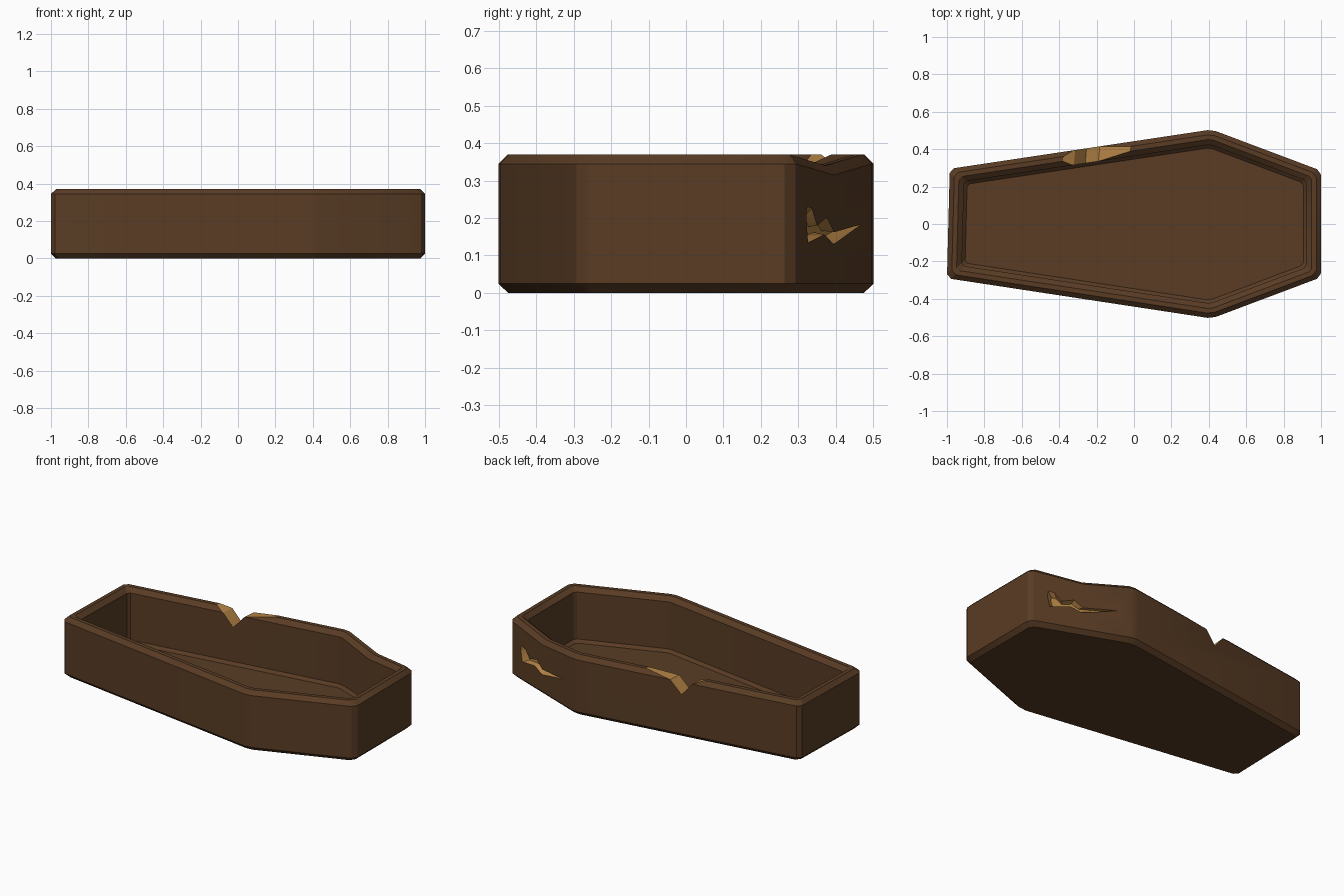
import bpy, bmesh, math
from mathutils import Vector

if "Cube" in bpy.data.objects:
    bpy.data.objects.remove(bpy.data.objects["Cube"])


def material(name, rgb):
    m = bpy.data.materials.new(name)
    m.diffuse_color = (*rgb, 1)
    m.use_nodes = True
    m.node_tree.nodes["Principled BSDF"].inputs["Base Color"].default_value = m.diffuse_color
    return m


mats = [material("dark brown wood", (0.10, 0.045, 0.018)),
        material("fresh splintered wood", (0.46, 0.23, 0.06))]


def make_object(name, bm):
    bmesh.ops.recalc_face_normals(bm, faces=bm.faces)
    me = bpy.data.meshes.new(name)
    bm.to_mesh(me)
    bm.free()
    for m in mats:
        me.materials.append(m)
    ob = bpy.data.objects.new(name, me)
    bpy.context.collection.objects.link(ob)
    return ob


# Coffin plan, counter-clockwise
plan = [Vector(p) for p in ((-1, -0.29), (0.415, -0.505), (1, -0.285),
                            (1, 0.285), (0.415, 0.505), (-0.985, 0.295))]


def outline(offset, chamfer):
    """Plan moved inward, with cut corners and one extra point for the dip."""
    n, pts = len(plan), []
    for i, p in enumerate(plan):
        a = (p - plan[i - 1]).normalized()
        b = (plan[(i + 1) % n] - p).normalized()
        na, nb = Vector((-a.y, a.x)), Vector((-b.y, b.x))
        c = p + (na + nb) * offset / (1 + na.dot(nb))
        pts += [c - a * chamfer, c + b * chamfer]
    pts.insert(8, (pts[7] + pts[8]) / 2)
    return pts


# Box: outside, bevelled rim, inside wall, floor
rings = [(0.025, 0), (0, 0.025), (0, 0.345), (0.025, 0.37),
         (0.05, 0.37), (0.078, 0.345), (0.078, 0.055), (0.095, 0.038)]
bm = bmesh.new()
loops = []
for off, z in rings:
    loops.append([bm.verts.new((p.x, p.y, z - (0.03 if i == 8 and z > 0.3 else 0)))
                  for i, p in enumerate(outline(off, 0.022 if off < 0.05 else 0.014))])
for lo, hi in zip(loops, loops[1:]):
    for i in range(len(lo)):
        j = (i + 1) % len(lo)
        bm.faces.new((lo[i], lo[j], hi[j], hi[i]))
bm.faces.new(loops[0])
bm.faces.new(loops[-1])
coffin = make_object("coffin_box", bm)


def cutter(name, front, back):
    bm = bmesh.new()
    a = [bm.verts.new(p) for p in front]
    b = [bm.verts.new(p) for p in back]
    bm.faces.new(a)
    bm.faces.new(b[::-1])
    for i in range(len(a)):
        j = (i + 1) % len(a)
        bm.faces.new((a[i], a[j], b[j], b[i]))
    for f in bm.faces:
        f.material_index = 1
    bmesh.ops.triangulate(bm, faces=bm.faces)
    ob = make_object(name, bm)
    ob.hide_render = True
    return ob


# Broken notch in the back rim
notch = [(-0.39, 0.40), (-0.37, 0.37), (-0.31, 0.342), (-0.25, 0.265),
         (-0.18, 0.345), (-0.01, 0.371), (0.0, 0.40)]
notch_cut = cutter("notch_cutter", [(x - 0.02, 0.22, z) for x, z in notch],
                   [(x + 0.01, 0.56, z) for x, z in notch])

# Jagged gouge in the back right side, shallower towards its middle
gouge = [(0.32, 0.20), (0.322, 0.235), (0.336, 0.228), (0.35, 0.18), (0.377, 0.203),
         (0.397, 0.162), (0.472, 0.184), (0.395, 0.128), (0.37, 0.155), (0.325, 0.132)]
along = (plan[4] - plan[3]).normalized()
out = Vector((along.y, -along.x))


def on_wall(y, z, depth):
    p = plan[3] + along * ((y - plan[3].y) / along.y) + out * depth
    return (p.x, p.y, z)


gouge_cut = cutter("gouge_cutter", [on_wall(y, z, 0.004) for y, z in gouge],
                   [on_wall(0.37 + (y - 0.37) * 0.75, 0.172 + (z - 0.172) * 0.6, -0.03)
                    for y, z in gouge])

# Cut both damages; cut faces keep the fresh wood colour
bpy.context.view_layer.objects.active = coffin
coffin.select_set(True)
for c in (notch_cut, gouge_cut):
    m = coffin.modifiers.new(c.name, "BOOLEAN")
    m.operation, m.solver, m.object = "DIFFERENCE", "EXACT", c
    bpy.ops.object.modifier_apply(modifier=m.name)
    bpy.data.objects.remove(c)
bpy.ops.object.shade_smooth_by_angle(angle=math.radians(25))
